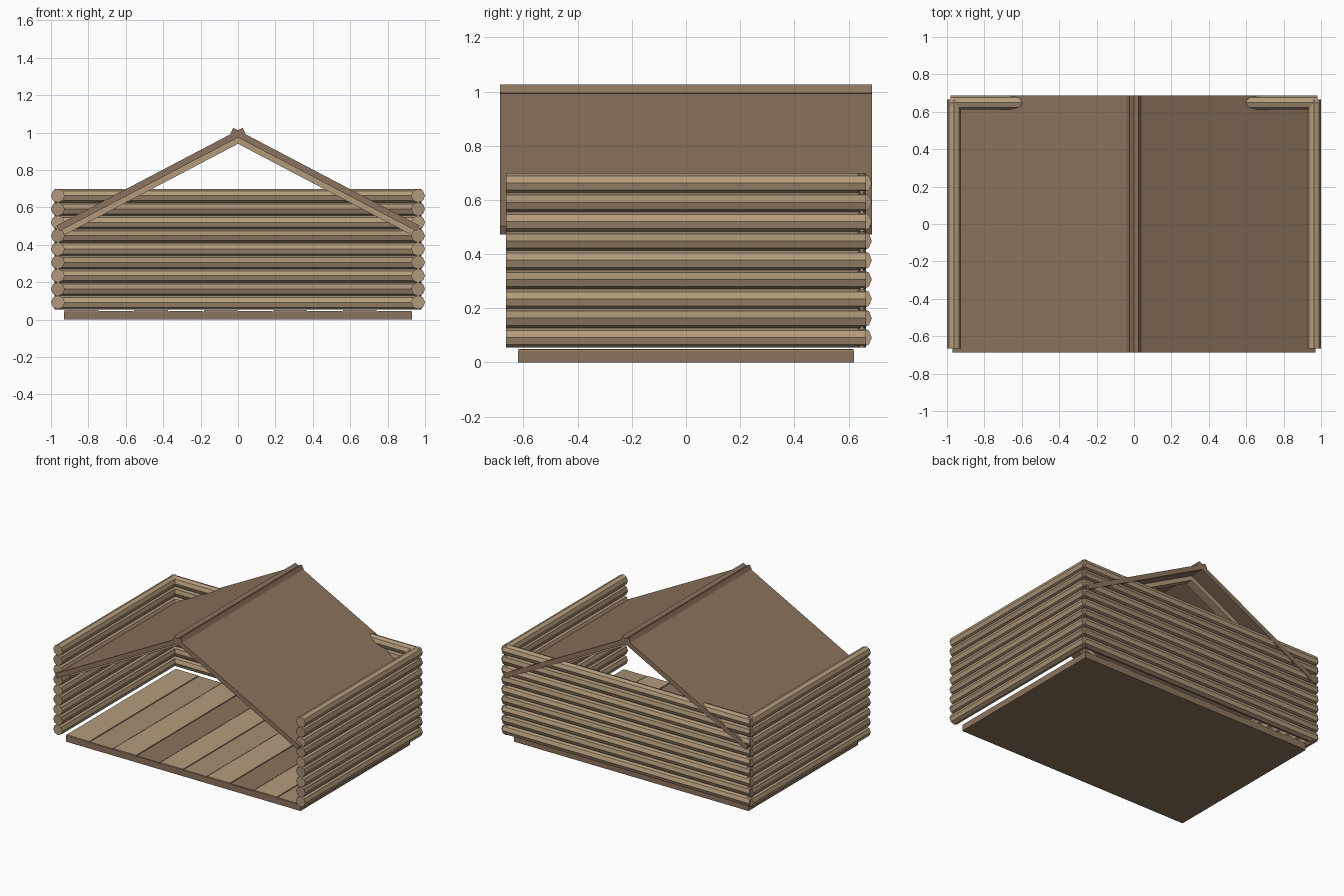
import bpy, bmesh, math
from mathutils import Matrix, Vector

if "Cube" in bpy.data.objects:
    bpy.data.objects.remove(bpy.data.objects["Cube"])


def material(name, rgb):
    m = bpy.data.materials.new(name)
    m.diffuse_color = (*rgb, 1)
    m.use_nodes = True
    m.node_tree.nodes["Principled BSDF"].inputs["Base Color"].default_value = m.diffuse_color
    return m


LIGHT = material("light_wood", (0.45, 0.33, 0.20))
MID = material("mid_wood", (0.37, 0.27, 0.165))
DARK = material("dark_wood", (0.26, 0.175, 0.11))


def finish(bm, name, mat):
    bmesh.ops.recalc_face_normals(bm, faces=bm.faces)
    me = bpy.data.meshes.new(name)
    bm.to_mesh(me)
    bm.free()
    me.materials.append(mat)
    ob = bpy.data.objects.new(name, me)
    bpy.context.collection.objects.link(ob)
    return ob


def box(name, x0, x1, y0, y1, z0, z1, mat):
    bm = bmesh.new()
    bmesh.ops.create_cube(bm, size=1)
    for v in bm.verts:
        v.co = (x1 if v.co.x > 0 else x0, y1 if v.co.y > 0 else y0,
                z1 if v.co.z > 0 else z0)
    return finish(bm, name, mat)


def log(name, centre, length, axis, mat, radius=0.037):
    # eight-sided log lying along x or y
    bm = bmesh.new()
    bmesh.ops.create_cone(bm, cap_ends=True, segments=8, radius1=radius,
                          radius2=radius, depth=length)
    turn = Matrix.Rotation(math.pi / 2, 4, 'Y' if axis == 'X' else 'X')
    bm.transform(Matrix.Translation(centre) @ turn)
    return finish(bm, name, mat)


def prism(name, profile, y0, y1, mat):
    # x-z outline pushed along y
    bm = bmesh.new()
    face = bm.faces.new([bm.verts.new((x, y0, z)) for x, z in profile])
    new = bmesh.ops.extrude_face_region(bm, geom=[face])["geom"]
    bmesh.ops.translate(bm, vec=(0, y1 - y0, 0),
                        verts=[g for g in new if isinstance(g, bmesh.types.BMVert)])
    return finish(bm, name, mat)


# floor base and planks
box("floor_base", -0.93, 0.93, -0.62, 0.62, 0, 0.043, DARK)
n, w = 10, 1.86 / 10
for i in range(n):
    x = -0.93 + i * w
    box("floor_plank", x + 0.003, x + w - 0.003, -0.618, 0.618, 0.035,
        0.05 - 0.003 * (i % 2), (LIGHT, MID, LIGHT, DARK)[i % 4])

# log walls: two sides and the back, front left open
for i in range(9):
    z = 0.092 + i * 0.0713
    mat = (LIGHT, MID)[i % 2]
    for s in (-1, 1):
        log("side_wall_log", (s * 0.963, 0, z), 1.33, 'Y', mat)
    log("back_wall_log", (0, 0.649, z), 1.96, 'X', mat)

# roof slabs crossing at the ridge, with rafters below
a = math.atan(0.525)
c, sn = math.cos(a), math.sin(a)
for s in (-1, 1):
    def band(x_in, x_out, d0, d1):
        pts = []
        for x, d in ((x_in, d0), (x_out, d0), (x_out, d1), (x_in, d1)):
            pts.append((s * (x - d * sn), 1.012 - 0.525 * x - d * c))
        return pts
    prism("roof_slab", band(-0.025, 0.97, 0, 0.034), -0.687, 0.687, DARK)
    lower = band(0, 0.965, 0.034, 0.064)
    # mitre the rafter at the ridge
    lower[0] = (0, 1.012 - 0.034 / c)
    lower[3] = (0, 1.012 - 0.064 / c)
    for y in (-0.55, 0.55):
        prism("rafter", lower, y - 0.03, y + 0.03, LIGHT)
